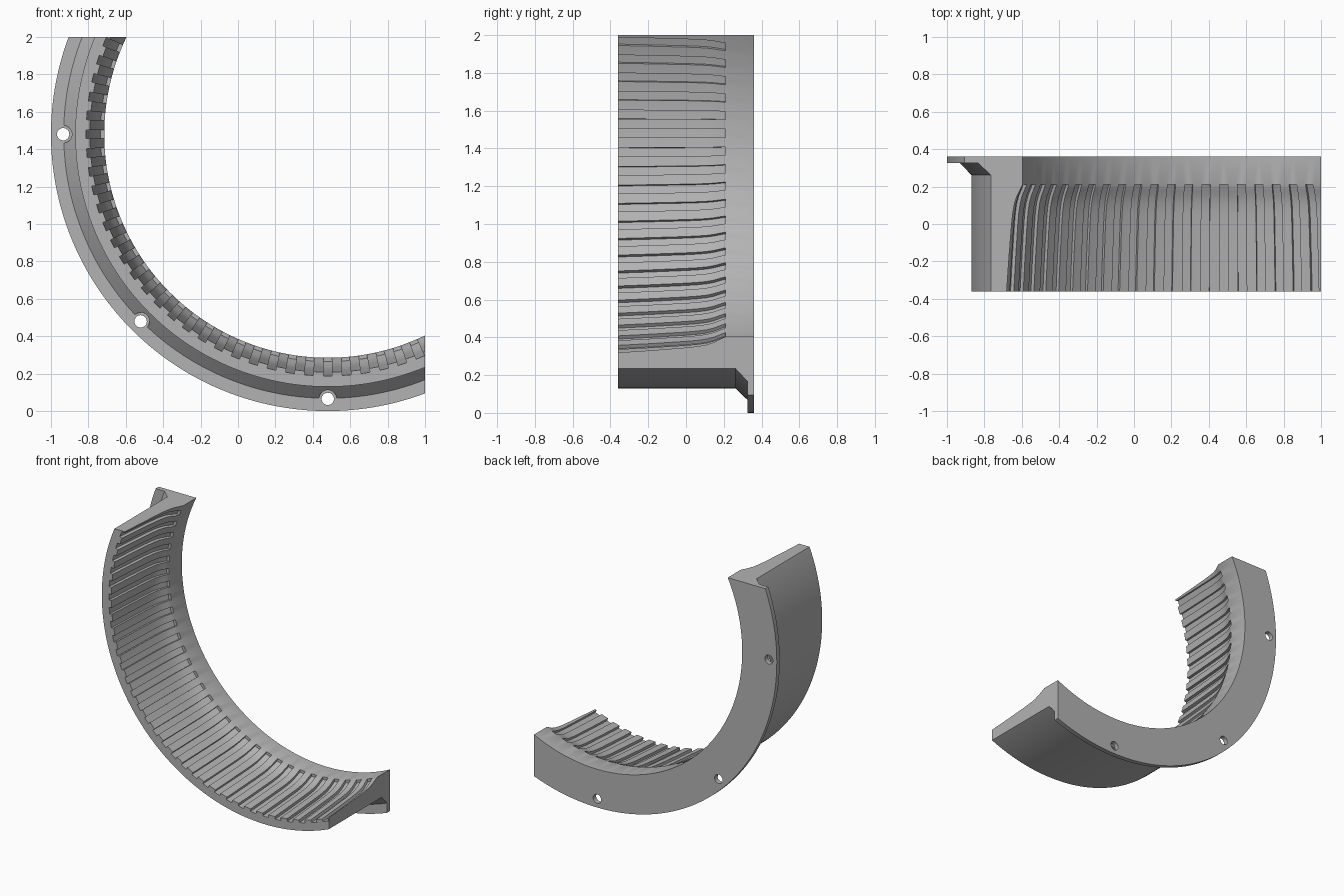
import bpy, bmesh
from math import sin, cos, radians, pi
from mathutils import Matrix, Vector

cube = bpy.data.objects.get("Cube")
if cube:
    bpy.data.objects.remove(cube, do_unlink=True)

CX, CZ = 0.48, 1.48          # ring axis runs along y through this point
BACK, FRONT = 0.36, -0.36
GROOVE_END, DEPTH = 0.21, 0.02
PITCH, GROOVE_HALF = 4.5, 1.05

# Curved inner wall as (y, radius), from the front to the straight rear band
INNER = [(FRONT, 1.272), (-0.18, 1.261), (0, 1.248), (0.06, 1.242), (0.11, 1.234),
         (0.15, 1.222), (0.18, 1.208), (GROOVE_END, 1.195)]


def polar(angle, radius, y):
    a = radians(angle)
    return Vector((CX + radius * cos(a), y, CZ + radius * sin(a)))


def sweep(bm, profile, start, end, steps):
    """Revolve a closed (y, radius) profile through an arc and cap its ends."""
    rings = []
    for i in range(steps + 1):
        a = start + (end - start) * i / steps
        rings.append([bm.verts.new(polar(a, r, y)) for y, r in profile])
    n = len(profile)
    for p, q in zip(rings, rings[1:]):
        for j in range(n):
            k = (j + 1) % n
            bm.faces.new((p[j], p[k], q[k], q[j]))
    bm.faces.new(rings[0][::-1])
    bm.faces.new(rings[-1])


def drill(bm, angle, distance, radius, y0, y1):
    """Add a cylinder along y at a polar position on the ring."""
    place = Matrix.Translation(polar(angle, distance, (y0 + y1) / 2))
    bmesh.ops.create_cone(bm, cap_ends=True, segments=32, radius1=radius, radius2=radius,
                          depth=y1 - y0, matrix=place @ Matrix.Rotation(pi / 2, 4, 'X'))


def make_object(name, bm):
    bmesh.ops.recalc_face_normals(bm, faces=bm.faces[:])
    mesh = bpy.data.meshes.new(name)
    bm.to_mesh(mesh)
    bm.free()
    obj = bpy.data.objects.new(name, mesh)
    bpy.context.collection.objects.link(obj)
    return obj


def cut(target, name, bm, operation='DIFFERENCE'):
    cutter = make_object(name, bm)
    cutter.hide_render = True
    mod = target.modifiers.new(name, 'BOOLEAN')
    mod.operation, mod.solver, mod.object = operation, 'EXACT', cutter
    bpy.ops.object.modifier_apply(modifier=name)
    bpy.data.objects.remove(cutter, do_unlink=True)


# Flanged ring segment
bm = bmesh.new()
section = INNER + [(BACK, 1.195), (BACK, 1.48), (0.325, 1.48), (0.325, 1.412),
                   (0.263, 1.35), (FRONT, 1.35)]
sweep(bm, section, 144, 306, 108)
ring = make_object("grooved_ring_segment", bm)
bpy.ops.object.select_all(action='DESELECT')
ring.select_set(True)
bpy.context.view_layer.objects.active = ring

# Grooves that follow the inner wall
bm = bmesh.new()
floor = [(y, r + DEPTH) for y, r in INNER]
groove = [(FRONT - 0.1, floor[0][1] + 0.006)] + floor + [(GROOVE_END, 1.1), (FRONT - 0.1, 1.1)]
for i in range(-7, 28):
    mid = 180 + i * PITCH
    sweep(bm, groove, mid - GROOVE_HALF, mid + GROOVE_HALF, 2)
cut(ring, "groove_cutter", bm)

# Bolt holes with clearance pockets in the sloped shoulder
bm = bmesh.new()
for angle in (180, 225, 270):
    drill(bm, angle, 1.415, 0.047, 0.1, 0.325)
cut(ring, "pocket_cutter", bm)
bm = bmesh.new()
for angle in (180, 225, 270):
    drill(bm, angle, 1.415, 0.033, 0.2, 0.5)
cut(ring, "hole_cutter", bm)

# Trim the ends flat at the top and the left side
bm = bmesh.new()
bmesh.ops.create_cube(bm, size=1, matrix=Matrix.Translation((-0.5, 0, 0.5))
                      @ Matrix.Diagonal((3, 2, 3, 1)))
cut(ring, "trim_box", bm, 'INTERSECT')

# Plain grey material
grey = bpy.data.materials.new("plain_grey")
grey.use_nodes = True
colour = (0.45, 0.45, 0.45, 1)
grey.diffuse_color = colour
grey.node_tree.nodes["Principled BSDF"].inputs["Base Color"].default_value = colour
ring.data.materials.clear()
ring.data.materials.append(grey)
bpy.ops.object.shade_smooth_by_angle(angle=radians(25))
